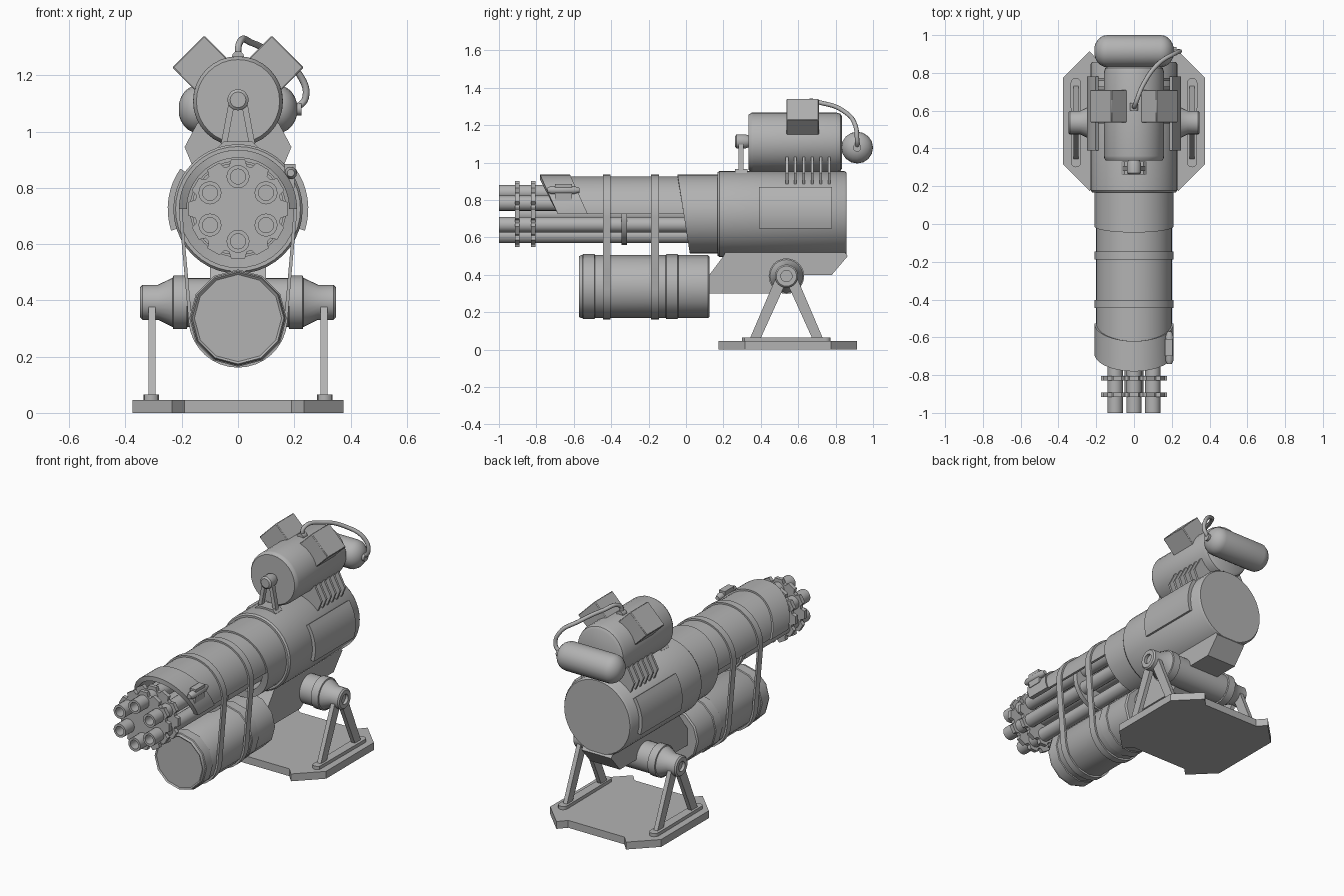
import bpy, bmesh
from math import sin, cos, pi, radians, asin

if "Cube" in bpy.data.objects:
    bpy.data.objects.remove(bpy.data.objects["Cube"], do_unlink=True)

GREY = (0.45, 0.45, 0.45, 1)
metal = bpy.data.materials.new("plain grey metal")
metal.use_nodes = True
metal.diffuse_color = GREY
metal.node_tree.nodes["Principled BSDF"].inputs["Base Color"].default_value = GREY


def finish(name, bm, angle=35):
    bmesh.ops.recalc_face_normals(bm, faces=bm.faces)
    me = bpy.data.meshes.new(name)
    bm.to_mesh(me)
    bm.free()
    me.materials.append(metal)
    me.shade_smooth()
    me.set_sharp_from_angle(angle=radians(angle))
    ob = bpy.data.objects.new(name, me)
    bpy.context.collection.objects.link(ob)
    return ob


def lathe(name, profile, axis, centre, sides=32, turn=0.0):
    """Turn (radius, position) pairs round the x or y axis and cap both ends."""
    bm = bmesh.new()
    u, w = centre
    rings = []
    for r, t in profile:
        ring = []
        for i in range(sides):
            a = 2 * pi * i / sides + turn
            p, q = u + r * cos(a), w + r * sin(a)
            ring.append(bm.verts.new((p, t, q) if axis == "y" else (t, p, q)))
        rings.append(ring)
    for a, b in zip(rings, rings[1:]):
        for i in range(sides):
            j = (i + 1) % sides
            bm.faces.new((a[i], a[j], b[j], b[i]))
    bm.faces.new(rings[0])
    bm.faces.new(rings[-1])
    return finish(name, bm)


def prism(name, pts, axis, d0, d1):
    """Extrude an outline along one axis."""
    place = {"x": lambda p, q, d: (d, p, q), "y": lambda p, q, d: (p, d, q),
             "z": lambda p, q, d: (p, q, d)}[axis]
    bm = bmesh.new()
    a, b = ([bm.verts.new(place(p, q, d)) for p, q in pts] for d in (d0, d1))
    bm.faces.new(a)
    bm.faces.new(b)
    for i in range(len(pts)):
        j = (i + 1) % len(pts)
        bm.faces.new((a[i], a[j], b[j], b[i]))
    return finish(name, bm)


def ribbon(name, sections, closed):
    """Join four-point sections into a band."""
    bm = bmesh.new()
    secs = [[bm.verts.new(p) for p in s] for s in sections]
    for a, b in zip(secs, secs[1:] + ([secs[0]] if closed else [])):
        for i in range(4):
            j = (i + 1) % 4
            bm.faces.new((a[i], a[j], b[j], b[i]))
    if not closed:
        bm.faces.new(secs[0])
        bm.faces.new(secs[-1])
    return finish(name, bm)


def shell(name, r0, r1, a0, a1, front, back, n=32, closed=False):
    """Curved plate round the barrel axis; ends are functions of height."""
    secs = []
    for i in range(n if closed else n + 1):
        a = radians(a0 + (a1 - a0) * i / n)
        zo = AXIS_Z + r1 * sin(a)
        o, k = (r1 * cos(a), zo), (r0 * cos(a), AXIS_Z + r0 * sin(a))
        f, b = front(zo), back(zo)
        secs.append([(o[0], f, o[1]), (o[0], b, o[1]), (k[0], b, k[1]), (k[0], f, k[1])])
    return ribbon(name, secs, closed)


AXIS_Z, DRUM_Z, MOTOR_Z = 0.725, 0.337, 1.108
PIVOT = (0.537, 0.393)

# Main housing, slanted front sleeve and curved side panels
lathe("housing", [(.2, .168), (.222, .168), (.23, .178), (.23, .846), (.222, .858)], "y", (0, AXIS_Z), 40)
shell("front_sleeve", .17, .21, 0, 360, lambda z: -.045 + (.935 - z) * .155, lambda z: .18, 40, True)
for side, a in (("left", -18), ("right", 145)):
    shell(side + "_panel", .215, .25, a, a + 53, lambda z: .39, lambda z: .78, 8)

# Upper barrel shroud and slanted muzzle collar
shell("shroud", .185, .2, 0, 180, lambda z: -.74 + (.93 - z) * .45, lambda z: .1)
shell("muzzle_collar", .182, .21, 0, 180, lambda z: -.78 + (.935 - z) * .45,
      lambda z: -.62 + (.935 - z) * .45)

# Six barrels, core shaft and clamps
for k in range(6):
    a = radians(30 + 60 * k)
    c = (.115 * cos(a), AXIS_Z + .115 * sin(a))
    lathe("barrel", [(.027, -.86), (.027, -1), (.041, -1), (.041, .17)], "y", c, 16)
lathe("core_shaft", [(.05, -.91), (.05, .17)], "y", (0, AXIS_Z), 16)
teeth = []
for k in range(12):
    for da, r in ((-12, .155), (-8, .177), (8, .177), (12, .155)):
        a = radians(30 * k + da)
        teeth.append((r * cos(a), AXIS_Z + r * sin(a)))
for y in (-.903, -.817):
    prism("barrel_clamp", teeth, "y", y - .012, y + .012)
lathe("middle_clamp", [(.165, -.345), (.165, -.315)], "y", (0, AXIS_Z), 24)

# Latch on the shroud
lathe("latch_bolt", [(.013, -.74), (.022, -.72), (.022, -.60), (.012, -.57)], "y", (.188, .853), 12)
prism("latch_block", [(.165, .80), (.2, .80), (.205, .885), (.165, .885)], "y", -.7, -.61)

# Drum with raised bands
lathe("drum", [(.155, -.565), (.163, -.572), (.168, -.56), (.168, .118), (.16, .126)],
      "y", (0, DRUM_Z), 12, pi / 2)
for y in (-.52, -.075):
    lathe("drum_band", [(.165, y - .036), (.173, y - .03), (.173, y + .03), (.165, y + .036)],
          "y", (0, DRUM_Z), 12, pi / 2)

# Straps round shroud and drum
tilt = asin((.21 - .176) / (AXIS_Z - DRUM_Z))
for y in (-.424, -.166):
    arcs = [(.21, AXIS_Z, -tilt + (pi + 2 * tilt) * i / 24) for i in range(25)]
    arcs += [(.176, DRUM_Z, pi + tilt + (pi - 2 * tilt) * i / 16) for i in range(17)]
    secs = []
    for r, z, a in arcs:
        o, k = [((r + d) * cos(a), z + (r + d) * sin(a)) for d in (0, -.012)]
        secs.append([(o[0], y - .021, o[1]), (o[0], y + .021, o[1]),
                     (k[0], y + .021, k[1]), (k[0], y - .021, k[1])])
    ribbon("strap", secs, True)

# Keel under the housing and cross trunnion
prism("keel", [(.125, .3), (.46, .3), (.60, .4), (.78, .4), (.865, .5), (.82, .56),
               (.23, .56), (.2, .5), (.125, .4)], "x", -.1, .1)
half = [(.03, .33), (.03, .348), (.054, .348), (.062, .34), (.062, .285), (.088, .232),
        (.095, .23), (.095, .182), (.087, .18)]
lathe("trunnion", half + [(r, -x) for r, x in reversed(half)], "x", PIVOT, 24)

# Stand: base plate, rails and A-shaped legs
corner = [(.19, .865), (.235, .915), (.375, .775)]
right = corner + [(x, 1.09 - y) for x, y in reversed(corner)]
prism("base_plate", right + [(-x, y) for x, y in reversed(right)], "z", 0, .045)
for s in (1, -1):
    rail = [(s * .308 + .028 * cos(pi * i / 6), (.745 if i <= 6 else .328) + .028 * sin(pi * i / 6))
            for i in range(12)]
    prism("foot_rail", rail, "z", .04, .065)
    for m in (1, -1):
        leg = [(PIVOT[0] + m * dy, z) for dy, z in ((.195, .06), (.138, .06), (-.005, .375), (.05, .4))]
        prism("stand_leg", leg, "x", s * .293, s * .319)

# Motor with cooling fins underneath
lathe("motor", [(.148, .335), (.158, .35), (.16, .36), (.16, .80), (.153, .825), (.138, .835)],
      "y", (0, MOTOR_Z), 32)
for i in range(6):
    y = .54 + .045 * i
    prism("cooling_fin", [(-.165, .885), (.165, .885), (.19, .945), (.145, 1.03),
                          (-.145, 1.03), (-.19, .945)], "y", y - .007, y + .007)

# Two angled boxes on the motor
for s in (1, -1):
    d = .5 ** .5
    box = [(s * d * (v + u), MOTOR_Z + d * (v - u))
           for u, v in ((-.08, .1), (.08, .1), (.08, .25), (-.08, .25))]
    ob = prism("motor_box", box, "y", .537, .71)
    bev = ob.modifiers.new("edge", "BEVEL")
    bev.width, bev.segments = .004, 1

# Front motor bracket
prism("bracket_foot", [(-.07, .86), (.07, .86), (.07, .945), (.05, .965), (-.05, .965), (-.07, .945)],
      "y", .262, .33)
for s in (1, -1):
    prism("bracket_strut", [(s * .062, .95), (s * .04, .95), (s * .008, 1.12), (s * .028, 1.13)],
          "y", .28, .308)
lathe("bracket_hub", [(.028, .262), (.038, .27), (.038, .318), (.03, .34)], "y", (0, 1.113), 16)

# Rear tank with rounded ends
cap = [(.085 * sin(pi / 12 * i), .142 + .07 * cos(pi / 12 * i)) for i in range(1, 7)]
lathe("rear_tank", cap + [(r, -x) for r, x in reversed(cap)], "x", (.915, 1.08), 16)
lathe("tank_fitting", [(.022, .18), (.022, .225)], "x", (.915, 1.08), 12)

# Hose from motor to tank
lathe_y = .62
curve = bpy.data.curves.new("hose", "CURVE")
curve.dimensions = "3D"
curve.bevel_depth, curve.bevel_resolution, curve.resolution_u = .012, 2, 8
path = [(0, lathe_y, 1.25), (.005, .63, 1.315), (.05, .74, 1.315), (.13, .85, 1.27),
        (.22, .905, 1.2), (.24, .915, 1.12), (.205, .915, 1.08)]
spline = curve.splines.new("BEZIER")
spline.bezier_points.add(len(path) - 1)
for bp, p in zip(spline.bezier_points, path):
    bp.co = p
    bp.handle_left_type = bp.handle_right_type = "AUTO"
curve.use_fill_caps = True
curve.materials.append(metal)
bpy.context.collection.objects.link(bpy.data.objects.new("hose", curve))
lathe("hose_socket", [(.022, .6), (.022, .64)], "y", (0, 1.265), 12)
